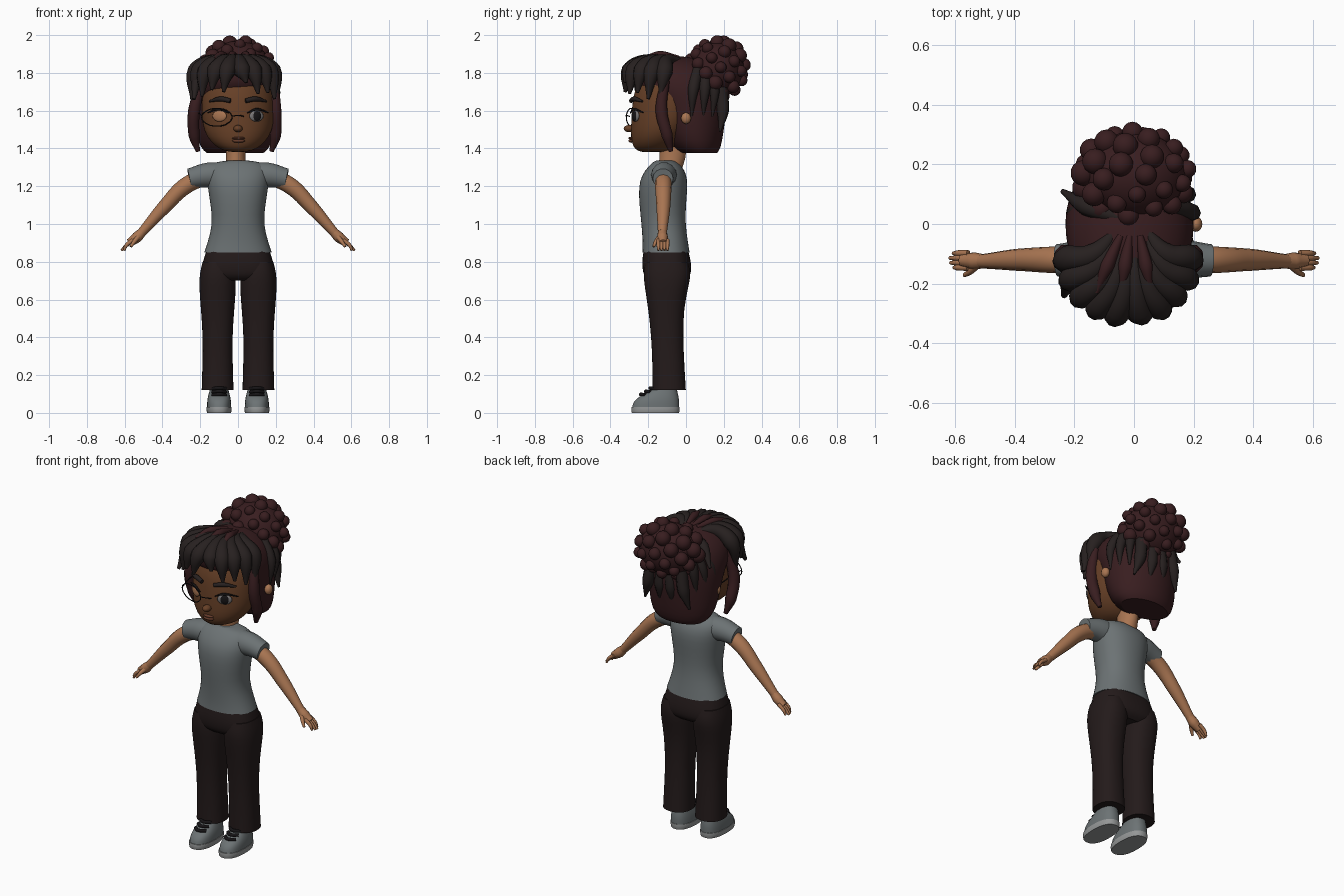
import bpy, bmesh, math
from mathutils import Matrix, Vector

if "Cube" in bpy.data.objects:
    bpy.data.objects.remove(bpy.data.objects["Cube"])


def material(name, rgb):
    m = bpy.data.materials.new(name)
    m.use_nodes = True
    m.diffuse_color = (*rgb, 1)
    m.node_tree.nodes["Principled BSDF"].inputs["Base Color"].default_value = (*rgb, 1)
    return m


SKIN = material("tan skin", (0.4, 0.18, 0.085))
FACE = material("brown face", (0.135, 0.051, 0.02))
DARK = material("charcoal hair", (0.02, 0.0145, 0.014))
RED = material("deep red hair", (0.04, 0.0125, 0.014))
CLOTH = material("dark trousers", (0.017, 0.0105, 0.0105))
GREY = material("grey cloth", (0.15, 0.17, 0.175))
SOLE = material("pale sole", (0.3, 0.31, 0.31))
BLACK = material("black", (0.008, 0.007, 0.008))
EYE = material("eye grey", (0.2, 0.19, 0.19))
LIP = material("lip", (0.125, 0.042, 0.022))


def add(name, mesh, mat):
    mesh.materials.clear()
    mesh.materials.append(mat)
    for p in mesh.polygons:
        p.use_smooth = True
    ob = bpy.data.objects.new(name, mesh)
    bpy.context.collection.objects.link(ob)
    return ob


def loft(name, mat, rings, cx=0, power=2.0, n=24):
    """Stack of rounded cross-sections: (z, half width, front y, back y)."""
    bm = bmesh.new()
    loops = []
    for z, rx, y0, y1 in rings:
        loop = []
        for i in range(n):
            a = math.tau * i / n
            c, s = math.cos(a), math.sin(a)
            px = math.copysign(abs(c) ** (2 / power), c)
            py = math.copysign(abs(s) ** (2 / power), s)
            loop.append(bm.verts.new((cx + rx * px, (y0 + y1) / 2 + (y1 - y0) / 2 * py, z)))
        loops.append(loop)
    for a, b in zip(loops, loops[1:]):
        for i in range(n):
            j = (i + 1) % n
            bm.faces.new((a[i], a[j], b[j], b[i]))
    bmesh.ops.recalc_face_normals(bm, faces=bm.faces)
    # Separate end caps keep the hems crisp
    up = rings[-1][0] > rings[0][0]
    for loop, top in ((loops[0], not up), (loops[-1], up)):
        cap = [bm.verts.new(v.co) for v in loop]
        bm.faces.new(cap if top else cap[::-1])
    me = bpy.data.meshes.new(name)
    bm.to_mesh(me)
    bm.free()
    ob = add(name, me, mat)
    ob.modifiers.new("smooth", "SUBSURF").levels = 1
    ob.modifiers["smooth"].render_levels = 1
    return ob


def tube(name, mat, pts, radii, cyclic=False, res=2):
    """Swept round strand with a radius at each point."""
    cu = bpy.data.curves.new(name, "CURVE")
    cu.dimensions = "3D"
    cu.bevel_depth = 1
    cu.bevel_resolution = res
    cu.resolution_u = 6
    cu.use_fill_caps = True
    sp = cu.splines.new("BEZIER")
    sp.bezier_points.add(len(pts) - 1)
    sp.use_cyclic_u = cyclic
    for bp, p, r in zip(sp.bezier_points, pts, radii):
        bp.co, bp.radius = p, r
        bp.handle_left_type = bp.handle_right_type = "AUTO"
    tmp = bpy.data.objects.new(name + " path", cu)
    bpy.context.collection.objects.link(tmp)
    dg = bpy.context.evaluated_depsgraph_get()
    me = bpy.data.meshes.new_from_object(tmp.evaluated_get(dg))
    bpy.data.objects.remove(tmp)
    return add(name, me, mat)


def ball(name, mat, loc, scale, turn=0, seg=16):
    bm = bmesh.new()
    mx = Matrix.Translation(loc) @ Matrix.Rotation(turn, 4, "Z") @ Matrix.Diagonal((*scale, 1))
    bmesh.ops.create_uvsphere(bm, u_segments=seg, v_segments=seg // 2 + 2, radius=1, matrix=mx)
    me = bpy.data.meshes.new(name)
    bm.to_mesh(me)
    bm.free()
    return add(name, me, mat)


# Head and neck
loft("neck", SKIN, [(1.27, .06, -.15, -.03), (1.34, .05, -.14, 0), (1.46, .052, -.14, .01)], -.012)
loft("head", FACE, [(1.382, .03, -.23, -.13), (1.387, .075, -.258, -.09), (1.41, .12, -.283, -.05),
                    (1.46, .168, -.294, 0), (1.53, .192, -.292, .05), (1.62, .196, -.288, .08),
                    (1.72, .188, -.275, .08), (1.8, .15, -.22, .05), (1.85, .06, -.15, 0)])


def on_face(x, z, out=0.0):
    return Vector((x, -.108 - .184 * math.sqrt(1 - (x / .2) ** 2) - out, z))


ball("nose", FACE, (0, -.3, 1.505), (.024, .03, .019))
for z, h in ((1.454, .008), (1.44, .01)):
    ball("lip", LIP, (.003, -.288, z), (.034, .017, h))
for s in (1, -1):
    p = on_face(s * .098, 1.572)
    turn = math.atan2(p.x / .04, (-.108 - p.y) / .034)
    # The eye behind the lens is closed under a pale lid
    ball("eye" if s > 0 else "eyelid", EYE if s > 0 else SKIN, p, (.042, .01, .03), turn)
    tube("eyelash", BLACK, [on_face(s * x, z, .008) for x, z in ((.05, 1.588), (.095, 1.607), (.16, 1.59))],
         (.003, .007, .003))
    tube("eyebrow", DARK, [on_face(s * x, z, .002) for x, z in ((.04, 1.652), (.09, 1.662), (.15, 1.65))],
         (.012, .014, .006))
    ball("ear", SKIN, (s * .207, 0, 1.56), (.022, .026, .03))
ball("iris", BLACK, on_face(.1, 1.572, .003), (.027, .011, .028), .5)

# Single round spectacle lens rim with bridge and temple
tube("lens_rim", BLACK, [(-.112 + .08 * math.cos(a), -.29 - .026 * math.cos(a), 1.565 + .046 * math.sin(a))
     for a in [math.tau * i / 8 for i in range(8)]], [.003] * 8, True)
tube("temple", BLACK, [(-.19, -.265, 1.572), (-.205, -.17, 1.585), (-.205, -.02, 1.578)], [.003] * 3)
tube("bridge", BLACK, [(-.034, -.314, 1.57), (0, -.318, 1.575), (.03, -.298, 1.57)], [.003] * 3)

# Hair mass
loft("hair_base", RED, [(1.375, .15, -.02, .165), (1.4, .185, -.07, .185), (1.48, .208, -.12, .2),
                        (1.6, .215, -.16, .215), (1.68, .218, -.22, .222), (1.73, .215, -.28, .222),
                        (1.8, .195, -.285, .2), (1.86, .13, -.24, .12), (1.885, .06, -.18, .03),
                        (1.89, .01, -.12, -.08)], -.015)

# Chunky fringe swept forward from the crown, parted off centre
for i in range(10):
    a = math.radians(-85 + 19 * i)
    s, c = math.sin(a), math.cos(a)
    sweep = -.025 if i < 5 else .03
    drop = 1.7 - .045 * abs(s) ** 2 + .02 * (i % 2) + (.03 if i == 5 else 0)
    tube("fringe_lock", DARK,
         [(-.01 + .05 * s, -.02 - .03 * c, 1.862), (-.015 + .12 * s, -.09 - .13 * c, 1.862),
          (-.02 + .195 * s + sweep * .3, -.1 - .2 * c, 1.81),
          (-.02 + .2 * s + sweep, -.12 - .205 * c, drop)],
         (.015, .037, .046, .008), res=3)
for x in (-.09, -.03, .04):
    tube("crown_curl", RED, [(x * .5, -.04, 1.88), (x, -.14, 1.893), (x * 1.4, -.23, 1.875)], (.012, .024, .008))
tube("loose_lock", DARK, [(-.05, .02, 1.86), (-.16, .06, 1.83), (-.24, .11, 1.74)], (.02, .032, .008))
tube("loose_lock", DARK, [(-.1, -.08, 1.85), (-.2, -.17, 1.8), (-.235, -.24, 1.66)], (.02, .036, .01))

for s, x in ((1, .198), (-1, .232)):
    tube("side_lock", RED, [(s * .19, -.11, 1.76), (s * x, -.13, 1.6), (s * x, -.1, 1.47),
                            (s * (x - .02), -.08, 1.385)], (.025, .034, .032, .012))
    # Locks combed up towards the bun
    for y in (.04, .1, .15):
        w = .205 * math.sqrt(1 - (y / .24) ** 2)
        tube("combed_lock", DARK, [(s * w - .01, y - .01, 1.57), (s * w * .95, y, 1.72), (s * .1, y * .5 + .05, 1.84)],
             (.006, .03, .032))
    for x in (.03, .1):
        tube("nape_lock", DARK, [(s * x * 1.5, .18, 1.49), (s * x * 1.2, .195, 1.6), (s * x, .185, 1.72)],
             (.006, .034, .035))

# Curly bun: core covered in evenly spread curls
bun = Vector((.003, .165, 1.82))
ball("bun", RED, bun, (.172, .145, .15), seg=24)
count = 46
for i in range(count):
    h = 1 - 2 * (i + .5) / count
    r, a = math.sqrt(1 - h * h), i * math.pi * (3 - math.sqrt(5))
    size = .037 + .007 * math.sin(i * 2.3)
    ball("bun_curl", RED, bun + Vector((.178 * r * math.cos(a), .145 * r * math.sin(a), .145 * h)), [size] * 3, seg=14)

# Shirt
loft("shirt", GREY, [(.85, .18, -.232, .02), (.9, .163, -.23, .012), (1.0, .134, -.236, -.003),
                     (1.1, .146, -.248, 0), (1.2, .162, -.252, .01), (1.26, .168, -.235, .005),
                     (1.305, .158, -.2, -.02), (1.328, .125, -.175, -.05), (1.335, .06, -.16, -.06)], power=2.2)

# Trousers
loft("hips", CLOTH, [(.86, .168, -.225, .012), (.8, .188, -.235, .028), (.75, .196, -.23, .03),
                     (.72, .19, -.22, .02), (.7, .15, -.19, -.01)], power=2.6)

for s in (1, -1):
    loft("trouser_leg", CLOTH, [(.12, .085, -.178, 0), (.25, .081, -.178, -.008), (.4, .078, -.184, -.015),
                                (.55, .089, -.2, -.012), (.67, .099, -.22, .014), (.74, .096, -.228, .029),
                                (.8, .08, -.215, .01)], s * .108, 2.3)

    # Shoe with pale sole and laces
    loft("shoe_sole", SOLE, [(0, .064, -.288, -.036), (.015, .068, -.292, -.032), (.032, .067, -.29, -.033)], s * .1, 2.4)
    loft("shoe_upper", GREY, [(.03, .064, -.286, -.035), (.06, .064, -.28, -.035), (.085, .06, -.25, -.038),
                              (.11, .053, -.205, -.045), (.14, .045, -.17, -.05)], s * .1, 2.4)
    for y, z in ((-.24, .094), (-.213, .11), (-.19, .127)):
        tube("shoe_lace", BLACK, [(s * .1 - .036, y + .025, z), (s * .1, y, z + .004), (s * .1 + .036, y + .025, z)],
             [.01] * 3)

    # Sleeve, arm and hand
    tube("sleeve", GREY, [(s * .06, -.113, 1.255), (s * .16, -.118, 1.259), (s * .258, -.122, 1.24)],
         (.072, .067, .054), res=5)
    tube("arm", SKIN, [(s * .18, -.12, 1.25), (s * .28, -.12, 1.2), (s * .39, -.12, 1.09), (s * .51, -.125, .955)],
         (.045, .044, .037, .024), res=4)
    tube("palm", SKIN, [(s * .5, -.125, .965), (s * .535, -.124, .93), (s * .575, -.122, .9)], (.023, .029, .022))
    for k in range(4):
        y = -.098 - .016 * k
        tip = .622 - .012 * abs(k - 1.4)
        tube("finger", SKIN, [(s * .555, y, .915), (s * .592, y, .886), (s * tip, y, .86)], (.011, .01, .006))
    tube("thumb", SKIN, [(s * .53, -.14, .93), (s * .55, -.16, .905), (s * .568, -.172, .88)], (.014, .011, .007))
